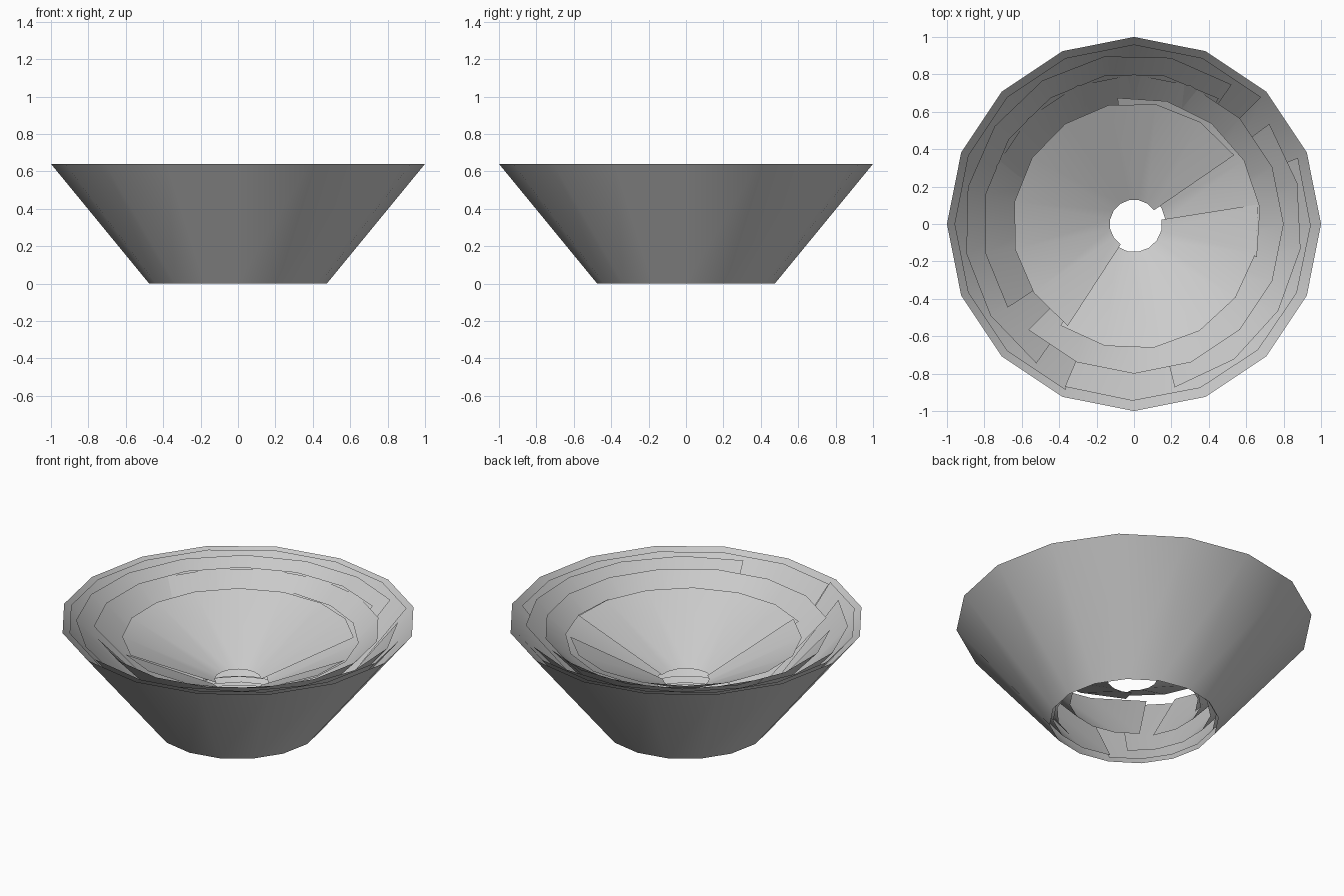
import bpy, bmesh, math

if "Cube" in bpy.data.objects:
    bpy.data.objects.remove(bpy.data.objects["Cube"])

STEP = 22.5  # sixteen sides to a full turn


def cone_sheet(name, r0, z0, r1, z1, start=0, steps=16):
    """Open conical sheet sweeping counter-clockwise from a start angle."""
    bm = bmesh.new()
    full = steps == 16
    rows = []
    for i in range(16 if full else steps + 1):
        a = math.radians(start + i * STEP)
        rows.append([bm.verts.new((r * math.cos(a), r * math.sin(a), z))
                     for r, z in ((r0, z0), (r1, z1))])
    for i in range(steps):
        a, b = rows[i], rows[(i + 1) % len(rows)]
        bm.faces.new((a[0], b[0], b[1], a[1]))
    mesh = bpy.data.meshes.new(name)
    bm.to_mesh(mesh)
    bm.free()
    ob = bpy.data.objects.new(name, mesh)
    bpy.context.collection.objects.link(ob)
    bpy.ops.object.select_all(action='DESELECT')
    bpy.context.view_layer.objects.active = ob
    ob.select_set(True)
    bpy.ops.object.shade_smooth_by_angle(angle=math.radians(30))
    return ob


# Outer wall
cone_sheet("outer_wall", 0.475, 0.0, 1.0, 0.64)

# Nested petals: bottom radius/height, rim radius/height, start angle, sides
petals = [
    # close to the wall
    (0.462, 0.02, 0.96, 0.635, 45, 9),
    (0.455, 0.03, 0.945, 0.63, 247, 6),
    # third layer
    (0.435, 0.05, 0.90, 0.618, 284, 5),
    (0.43, 0.055, 0.91, 0.62, 55, 8),
    # second layer
    (0.36, 0.125, 0.80, 0.59, 225, 13),
    (0.375, 0.115, 0.81, 0.592, 56, 7),
    # innermost layer, overlapping like a roll
    (0.13, 0.275, 0.65, 0.535, 34.5, 9),
    (0.15, 0.27, 0.67, 0.53, 234, 5.5),
    (0.17, 0.262, 0.68, 0.527, 345, 5),
]
for i, (r0, z0, r1, z1, start, steps) in enumerate(petals):
    cone_sheet(f"petal_{i + 1}", r0, z0, r1, z1, start, round(steps))
